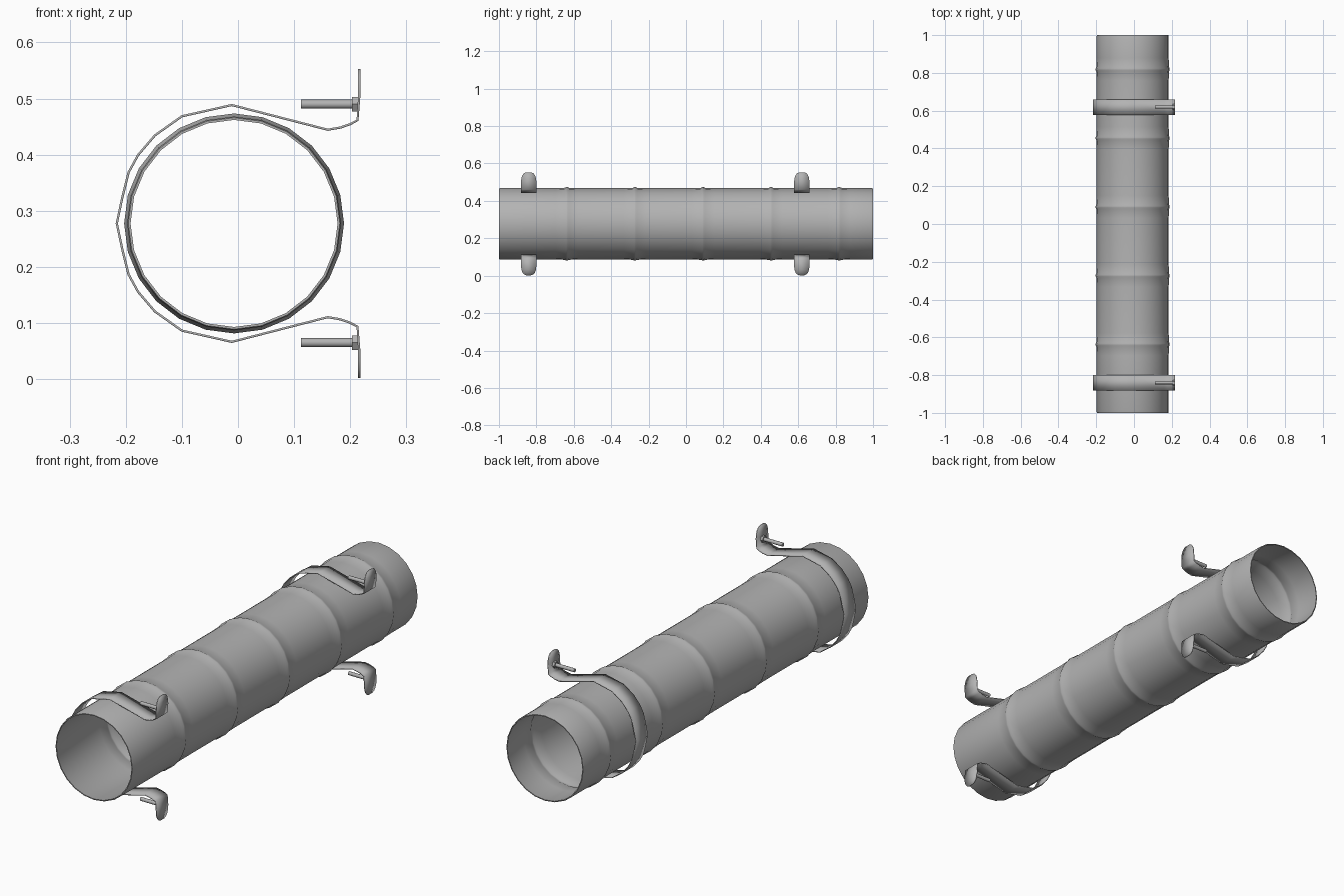
import bpy, bmesh, math
from mathutils import Matrix

if "Cube" in bpy.data.objects:
    bpy.data.objects.remove(bpy.data.objects["Cube"], do_unlink=True)

CX, CZ = -0.007, 0.2775      # duct axis
SIDES = 24
WALL = 0.004

steel = bpy.data.materials.new("galvanised_grey")
steel.use_nodes = True
grey = (0.45, 0.45, 0.45, 1)
steel.diffuse_color = grey
steel.node_tree.nodes["Principled BSDF"].inputs["Base Color"].default_value = grey


def finish(name, bm, angle):
    bmesh.ops.recalc_face_normals(bm, faces=bm.faces)
    mesh = bpy.data.meshes.new(name)
    bm.to_mesh(mesh)
    bm.free()
    mesh.materials.append(steel)
    obj = bpy.data.objects.new(name, mesh)
    bpy.context.collection.objects.link(obj)
    bpy.ops.object.select_all(action='DESELECT')
    obj.select_set(True)
    bpy.context.view_layer.objects.active = obj
    bpy.ops.object.shade_smooth_by_angle(angle=math.radians(angle))
    return obj


# Duct: lathe profile (y, radius) with a raised bead at each joint
R = 0.1905
outer = [(-1, R - 0.002), (-0.994, R)]
for i in range(5):
    y = -0.637 + i * 0.364
    outer += [(y - 0.06, R), (y - 0.012, R + 0.002), (y - 0.004, R + 0.0055),
              (y + 0.004, R + 0.0055), (y + 0.012, R + 0.002), (y + 0.06, R)]
outer += [(0.994, R), (1, R - 0.002)]
profile = outer + [(y, r - WALL) for y, r in reversed(outer)]

bm = bmesh.new()
rings = []
for y, r in profile:
    rings.append([bm.verts.new((CX + r * math.cos(a), y, CZ + r * math.sin(a)))
                  for a in (math.tau * k / SIDES for k in range(SIDES))])
for a, b in zip(rings, rings[1:] + rings[:1]):
    for k in range(SIDES):
        n = (k + 1) % SIDES
        bm.faces.new((a[k], a[n], b[n], b[k]))
finish("duct", bm, 40)

# Strap: upper half path (x, height above axis, half width), mirrored below
HALF = 0.041
tab = [(0.216, 0.2755, 0.012), (0.216, 0.271, 0.024), (0.216, 0.261, 0.033),
       (0.216, 0.245, 0.039), (0.216, 0.225, HALF)]
bend = [(0.213, 0.184), (0.200, 0.177), (0.183, 0.171), (0.160, 0.167),
        (-0.011, 0.211), (-0.100, 0.191), (-0.148, 0.157), (-0.178, 0.122),
        (-0.195, 0.091), (-0.206, 0.047)]
upper = tab + [(x, h, HALF) for x, h in bend]
path = upper + [(-0.216, 0, HALF)] + [(x, -h, w) for x, h, w in reversed(upper)]


def strap(name, y):
    bm = bmesh.new()
    rows = [(bm.verts.new((x, y - w, CZ + h)), bm.verts.new((x, y + w, CZ + h)))
            for x, h, w in path]
    for a, b in zip(rows, rows[1:]):
        bm.faces.new((a[0], a[1], b[1], b[0]))
    obj = finish(name, bm, 30)
    solid = obj.modifiers.new("thickness", 'SOLIDIFY')
    solid.thickness = 0.004
    solid.offset = 0


# Bolt: round shank and hexagonal head, lying along x
def bolt(name, y, z):
    bm = bmesh.new()
    for x0, x1, r, n in ((0.112, 0.204, 0.008, 12), (0.203, 0.215, 0.015, 6)):
        place = Matrix.Translation(((x0 + x1) / 2, y, z)) @ Matrix.Rotation(math.pi / 2, 4, 'Y')
        bmesh.ops.create_cone(bm, cap_ends=True, segments=n, radius1=r, radius2=r,
                              depth=x1 - x0, matrix=place)
    finish(name, bm, 35)


for place, y in (("front", -0.841), ("back", 0.619)):
    strap(place + "_strap", y)
    for level, side in (("upper", 1), ("lower", -1)):
        bolt(f"{place}_{level}_bolt", y, CZ + side * 0.2125)
